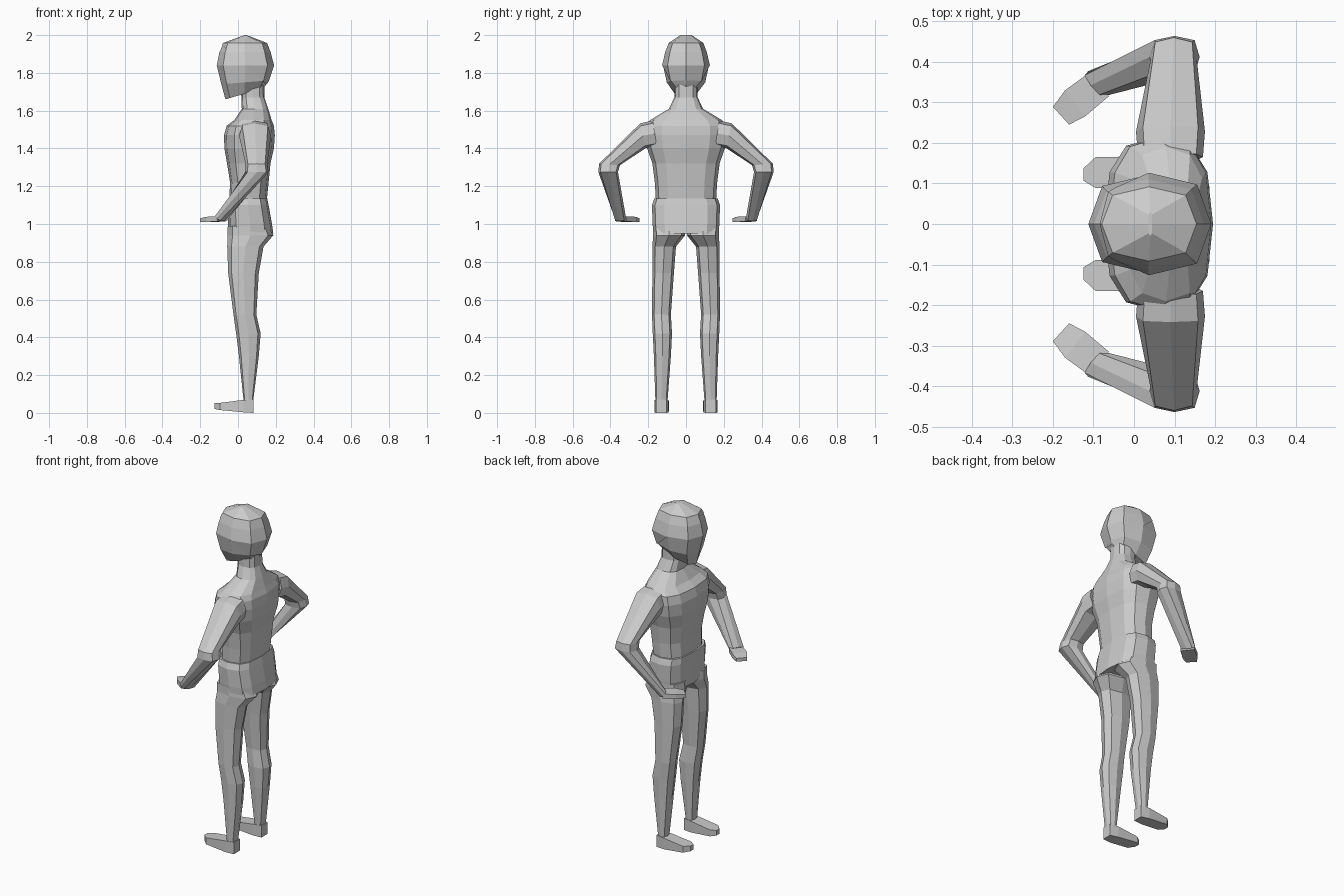
import bpy, bmesh
from math import cos, sin, pi
from mathutils import Vector


def loft(name, rings, n=8, p=0.75, phase=0.0, mirror=False, cut=None):
    """Skin a closed tube through rings given as (centre, half axis u, half axis v)."""
    bm = bmesh.new()
    loops = []
    for c, u, v in rings:
        c, u, v = Vector(c), Vector(u), Vector(v)
        loop = []
        for i in range(n):
            a = 2 * pi * i / n + phase
            ca, sa = round(cos(a), 6), round(sin(a), 6)
            fu = (1 if ca > 0 else -1) * abs(ca) ** p
            fv = (1 if sa > 0 else -1) * abs(sa) ** p
            loop.append(bm.verts.new(c + u * fu + v * fv))
        loops.append(loop)
    for a, b in zip(loops, loops[1:]):
        for i in range(n):
            j = (i + 1) % n
            bm.faces.new((a[i], a[j], b[j], b[i]))
    bm.faces.new(loops[0])
    bm.faces.new(loops[-1])
    bmesh.ops.recalc_face_normals(bm, faces=bm.faces)
    if cut:
        bmesh.ops.bisect_plane(bm, geom=bm.verts[:] + bm.edges[:] + bm.faces[:],
                               plane_co=cut[0], plane_no=cut[1], clear_inner=True)
    me = bpy.data.meshes.new(name)
    bm.to_mesh(me)
    bm.free()
    ob = bpy.data.objects.new(name, me)
    bpy.context.collection.objects.link(ob)
    if mirror:
        m = ob.modifiers.new("mirror", 'MIRROR')
        m.use_axis = (False, True, False)
    return ob


def flat(z, x0, x1, ry, y=0.0, tilt=0.0):
    """Ring lying across z, spanning x0..x1 and y-ry..y+ry."""
    return ((x0 + x1) / 2, y, z), ((x1 - x0) / 2, 0, tilt), (0, ry, 0)


# torso and neck
loft("torso", [
    flat(1.10, -0.048, 0.150, 0.158),
    flat(1.22, -0.042, 0.162, 0.165),
    flat(1.32, -0.058, 0.172, 0.178),
    flat(1.40, -0.072, 0.190, 0.205),
    flat(1.47, -0.074, 0.195, 0.215),
    flat(1.52, -0.060, 0.190, 0.213),
    flat(1.55, -0.020, 0.178, 0.190),
    flat(1.61, 0.020, 0.160, 0.090),
    flat(1.67, 0.018, 0.140, 0.062),
    flat(1.75, 0.010, 0.140, 0.062)], n=12)

# head, with the hair as a slightly larger shell cut along the hairline
def head_rings(s):
    return [flat(1.69, -0.068 * s, 0.04 + 0.10 * s, 0.058 * s, tilt=0.03),
            flat(1.75, -0.090 * s, 0.04 + 0.122 * s, 0.104 * s, tilt=0.01),
            flat(1.84, -0.115 * s, 0.04 + 0.148 * s, 0.124 * s),
            flat(1.91, -0.100 * s, 0.04 + 0.130 * s, 0.108 * s),
            flat(1.938 + 0.02 * s, -0.078 * s, 0.04 + 0.112 * s, 0.090 * s),
            flat(1.90 + 0.098 * s, 0.035, 0.045, 0.03)]

loft("head", head_rings(0.98))
loft("hair", head_rings(1.02), cut=((0.02, 0, 1.855), (0.66, 0, 0.75)))

# pelvis with waistband lip
loft("pelvis", [
    flat(0.95, -0.050, 0.187, 0.172),
    flat(1.00, -0.052, 0.180, 0.177),
    flat(1.10, -0.055, 0.162, 0.180),
    flat(1.135, -0.054, 0.155, 0.168)], n=12, p=0.65)

# legs
loft("leg", [
    flat(0.99, -0.054, 0.165, 0.084, 0.090),
    flat(0.94, -0.056, 0.187, 0.085, 0.090),
    flat(0.88, -0.057, 0.135, 0.062, 0.115),
    flat(0.74, -0.052, 0.110, 0.057, 0.121),
    flat(0.52, -0.024, 0.097, 0.050, 0.130),
    flat(0.42, -0.010, 0.120, 0.051, 0.125),
    flat(0.30, 0.005, 0.110, 0.045, 0.125),
    flat(0.06, 0.030, 0.080, 0.032, 0.130),
    flat(0.01, 0.030, 0.080, 0.032, 0.130)], mirror=True)

# feet
loft("foot", [((x, y, z), (0, hy, 0), (0, 0, hz)) for x, y, z, hy, hz in (
    (0.083, 0.130, 0.035, 0.028, 0.035),
    (0.030, 0.130, 0.036, 0.037, 0.033),
    (-0.095, 0.127, 0.034, 0.038, 0.019),
    (-0.125, 0.122, 0.036, 0.015, 0.015))], n=4, p=0, phase=pi / 4, mirror=True)

# upper arm, elbow and forearm
loft("arm", [
    ((0.090, 0.165, 1.480), (0.080, 0, 0), (0, 0.010, 0.068)),
    ((0.090, 0.228, 1.467), (0.085, 0, 0), (0, 0.014, 0.066)),
    ((0.098, 0.405, 1.315), (0.057, 0, 0), (0, 0.055, 0.004)),
    ((0.100, 0.412, 1.275), (0.062, 0, 0), (0, 0.052, 0)),
    ((-0.090, 0.347, 1.030), (0.017, 0.005, -0.015), (-0.023, 0.030, 0))],
    p=0.65, mirror=True)

# hands
loft("hand", [
    ((-0.085, 0.345, 1.028), (0, 0, -0.013), (-0.023, 0.030, 0)),
    ((-0.145, 0.298, 1.024), (0, 0, -0.014), (-0.025, 0.032, 0)),
    ((-0.180, 0.267, 1.020), (0, 0, -0.010), (-0.020, 0.022, 0))],
    n=4, p=0, phase=pi / 4, mirror=True)
